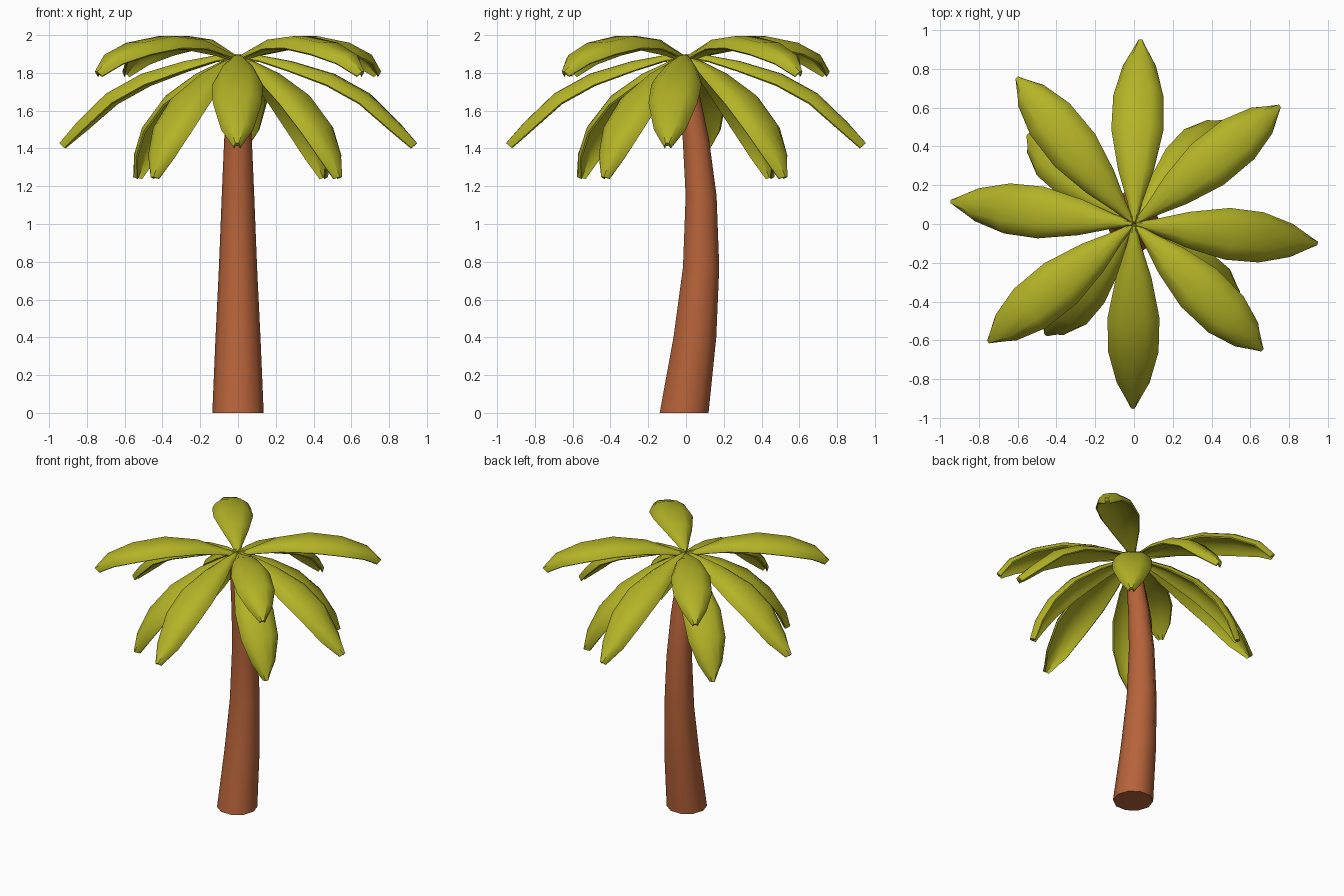
import bpy, bmesh, math
from mathutils import Vector

if "Cube" in bpy.data.objects:
    bpy.data.objects.remove(bpy.data.objects["Cube"])


def material(name, rgb):
    m = bpy.data.materials.new(name)
    m.diffuse_color = (*rgb, 1)
    m.use_nodes = True
    m.node_tree.nodes["Principled BSDF"].inputs["Base Color"].default_value = m.diffuse_color
    return m


LEAF = material("olive leaf", (0.45, 0.45, 0.02))
BARK = material("brown bark", (0.47, 0.125, 0.042))


def loft(name, rings, mat):
    """Skin a list of closed rings and cap both ends."""
    bm = bmesh.new()
    vs = [[bm.verts.new(p) for p in ring] for ring in rings]
    n = len(vs[0])
    for a, b in zip(vs, vs[1:]):
        for i in range(n):
            bm.faces.new((a[i], a[(i + 1) % n], b[(i + 1) % n], b[i]))
    bm.faces.new(vs[0])
    bm.faces.new(vs[-1])
    bmesh.ops.recalc_face_normals(bm, faces=bm.faces)
    me = bpy.data.meshes.new(name)
    bm.to_mesh(me)
    bm.free()
    me.materials.append(mat)
    ob = bpy.data.objects.new(name, me)
    bpy.context.collection.objects.link(ob)
    bpy.ops.object.select_all(action='DESELECT')
    ob.select_set(True)
    bpy.context.view_layer.objects.active = ob
    bpy.ops.object.shade_smooth_by_angle(angle=math.radians(40))
    return ob


# Curved, tapering trunk: (centre y, z, radius)
trunk = [(-.01, 0, .136), (.047, .4, .119), (.08, .77, .101),
         (.08, 1.15, .086), (.052, 1.45, .073), (.012, 1.7, .06), (0, 1.86, .05)]
SIDES = 10
loft("trunk", [[(r * math.cos(2 * math.pi * i / SIDES),
                 y + r * math.sin(2 * math.pi * i / SIDES), z)
                for i in range(SIDES)] for y, z, r in trunk], BARK)

# Frond sections along the length: half width, edge droop
WIDTH = [.012, .04, .092, .134, .13, .085, .018]
DROOP = [.02, .035, .06, .075, .075, .065, .045]
THICK = .022
# Arched cross-section: (side, share of droop), with a faint midrib groove
TOP = [(-1, .9), (-.85, .45), (-.5, .08), (0, .06), (.5, .08), (.85, .45), (1, .9)]


def frond(name, path, azimuth, scale=1.0):
    a = math.radians(azimuth)
    out = Vector((math.cos(a), math.sin(a), 0))
    side = Vector((-math.sin(a), math.cos(a), 0))
    pts = [out * r * scale + Vector((0, 0, z)) for r, z in path]
    rings = []
    for i, p in enumerate(pts):
        t = (pts[min(i + 1, len(pts) - 1)] - pts[max(i - 1, 0)]).normalized()
        up = t.cross(side)
        w, d = WIDTH[i], DROOP[i]
        ring = [p + side * w * u - up * d * k for u, k in TOP]
        ring += [p + side * w * u * .88 - up * (d * k + THICK)
                 for u, k in reversed(TOP[1:-1])]
        ring = ring[:7] + [p + side * w * .93 - up * d] + ring[7:] \
            + [p - side * w * .93 - up * d]
        rings.append(ring)
    loft(name, rings, LEAF)


# Three tiers of fronds: midrib path as (radius, z), directions with length scale
upper = [(.01, 1.89), (.11, 1.925), (.27, 1.98), (.49, 2.0), (.71, 1.965), (.88, 1.90), (.97, 1.81)]
middle = [(.01, 1.90), (.12, 1.895), (.29, 1.865), (.51, 1.80), (.70, 1.695), (.86, 1.54), (.955, 1.43)]
lower = [(.01, 1.89), (.11, 1.86), (.26, 1.80), (.455, 1.685), (.61, 1.53), (.70, 1.375), (.735, 1.25)]
tiers = {
    "upper_frond": (upper, [(39, 1), (128.7, 1), (219, 1), (315.5, .96)]),
    "middle_frond": (middle, [(-6, 1), (88, 1), (173, 1), (269.7, 1)]),
    "lower_frond": (lower, [(48.5, .97), (140, .98), (231.5, 1), (321, .96)]),
}
for tier, (path, dirs) in tiers.items():
    for n, (az, s) in enumerate(dirs, 1):
        frond(f"{tier}_{n}", path, az, s)
